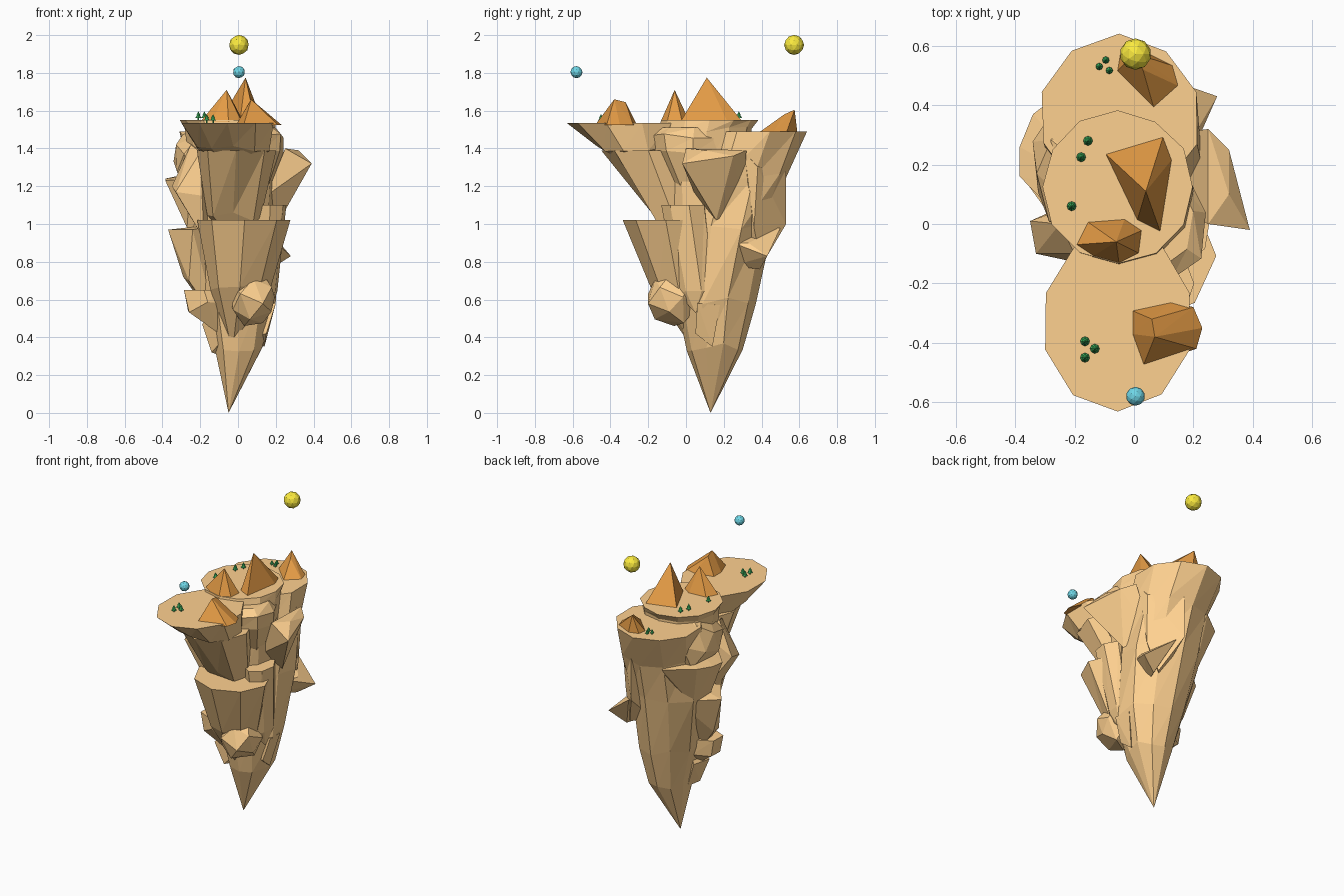
import bpy, bmesh, math, random
from mathutils import Vector

random.seed(4)


def material(name, rgb):
    m = bpy.data.materials.new(name)
    m.diffuse_color = (*rgb, 1)
    return m


SAND = material("sandstone", (1.0, 0.64, 0.28))
OCHRE = material("ochre", (0.78, 0.33, 0.06))
GREEN = material("leaf_green", (0.05, 0.48, 0.12))
YELLOW = material("sun_yellow", (0.97, 0.83, 0.05))
BLUE = material("moon_blue", (0.16, 0.68, 0.80))


def finish(bm, name, mat):
    bmesh.ops.recalc_face_normals(bm, faces=bm.faces)
    me = bpy.data.meshes.new(name)
    bm.to_mesh(me)
    bm.free()
    me.materials.append(mat)
    ob = bpy.data.objects.new(name, me)
    bpy.context.collection.objects.link(ob)
    return ob


def loft(name, tip, rings, sides=10, jitter=0.06, mat=SAND):
    """Tapering rock: tip point, then rings (z, x0, x1, y0, y1) up to a flat top."""
    bm = bmesh.new()
    loops = []
    for i, (z, x0, x1, y0, y1) in enumerate(rings):
        top = i == len(rings) - 1
        loop = []
        for k in range(sides):
            a = 2 * math.pi * k / sides - math.pi / 2
            r = 1 + random.uniform(-jitter, jitter) * (0.4 if top else 1)
            dz = 0 if top else random.uniform(-jitter, jitter) * 0.5
            loop.append(bm.verts.new(((x0 + x1) / 2 + (x1 - x0) / 2 * r * math.cos(a),
                                      (y0 + y1) / 2 + (y1 - y0) / 2 * r * math.sin(a), z + dz)))
        loops.append(loop)
    t = bm.verts.new(tip)
    for k in range(sides):
        n = (k + 1) % sides
        bm.faces.new((t, loops[0][k], loops[0][n]))
        for lo, hi in zip(loops, loops[1:]):
            bm.faces.new((lo[k], lo[n], hi[n]))
            bm.faces.new((lo[k], hi[n], hi[k]))
    bm.faces.new(loops[-1])
    return finish(bm, name, mat)


def hull(name, points, mat=SAND):
    bm = bmesh.new()
    for p in points:
        bm.verts.new(p)
    res = bmesh.ops.convex_hull(bm, input=bm.verts)
    junk = [v for v in res["geom_interior"] if isinstance(v, bmesh.types.BMVert)]
    bmesh.ops.delete(bm, geom=junk, context='VERTS')
    return finish(bm, name, mat)


def boulder(name, center, radii):
    pts = []
    for i in range(18):
        z = 1 - 2 * (i + 0.5) / 18
        a = i * 2.4
        r = math.sqrt(1 - z * z)
        d = Vector((r * math.cos(a), r * math.sin(a), z)) * random.uniform(0.96, 1.12)
        pts.append([c + e * q for c, e, q in zip(center, d, radii)])
    return hull(name, pts)


def peak(name, z, base, tops):
    return hull(name, [(x, y, z - 0.01) for x, y in base] + tops, OCHRE)


# Main spire carrying the back plateau
loft("back_spire", (-0.05, 0.13, 0), [
    (0.35, -0.13, 0.14, 0.00, 0.30), (0.60, -0.19, 0.20, -0.06, 0.37),
    (1.00, -0.26, 0.23, -0.05, 0.47), (1.26, -0.28, 0.23, 0.02, 0.54),
    (1.49, -0.32, 0.22, 0.08, 0.635)], sides=10, jitter=0.06)

# Core with the round middle plateau
loft("middle_plateau", (-0.02, 0.1, 0.45), [
    (0.95, -0.20, 0.18, -0.12, 0.30), (1.30, -0.26, 0.20, -0.14, 0.34),
    (1.50, -0.28, 0.20, -0.13, 0.35), (1.55, -0.31, 0.20, -0.13, 0.38)], 12, 0.03)

# Front plateau and the two ledges stepping down below it
loft("front_plateau", (-0.05, -0.2, 1.28), [
    (1.40, -0.22, 0.17, -0.47, -0.06), (1.535, -0.31, 0.20, -0.635, -0.02)], 10, 0.03)
loft("upper_front_ledge", (-0.02, -0.05, 0.9), [
    (1.04, -0.17, 0.12, -0.19, 0.06), (1.39, -0.22, 0.20, -0.45, 0.05)], 8)
loft("lower_front_ledge", (-0.03, 0.05, 0.32), [
    (0.65, -0.15, 0.17, -0.19, 0.12), (1.02, -0.21, 0.28, -0.335, 0.12)], 8)

# Right side rocks
loft("right_column", (0.17, 0.05, 0.53), [
    (0.62, 0.10, 0.21, -0.04, 0.16), (1.10, 0.08, 0.26, -0.13, 0.11)], 7)
loft("upper_right_rock", (0.12, 0.02, 1.08), [
    (1.38, 0.00, 0.25, -0.17, 0.17), (1.45, 0.00, 0.25, -0.18, 0.18),
    (1.51, 0.00, 0.20, -0.14, 0.16)], 7)
hull("right_shard", [(0.39, -0.02, 1.32), (0.25, 0.00, 1.40), (0.25, 0.32, 1.39), (0.32, 0.25, 1.36),
                     (0.32, 0.10, 1.39), (0.15, 0.05, 1.15), (0.22, 0.16, 1.02), (0.12, 0.30, 1.1)])
hull("back_right_rock", [(0.04, 0.53, 1.28), (0.21, 0.38, 1.30), (0.22, 0.31, 1.38), (0.04, 0.53, 1.00),
                         (0.20, 0.36, 0.98), (0.05, 0.30, 1.40), (0.05, 0.30, 0.8), (0.14, 0.40, 0.78)])
hull("right_spike", [(0.28, 0.43, 0.83), (0.20, 0.25, 0.90), (0.08, 0.50, 0.98), (0.22, 0.33, 0.90),
                     (0.17, 0.39, 0.76), (0.10, 0.25, 0.78), (0.10, 0.25, 0.95)])
hull("low_right_rock", [(0.20, 0.06, 0.58), (0.19, 0.18, 0.57), (0.15, 0.05, 0.42),
                        (0.14, 0.14, 0.35), (0.05, 0.10, 0.40), (0.05, 0.10, 0.60)])
boulder("right_boulder", (0.075, -0.065, 0.605), (0.125, 0.14, 0.145))

# Left side rocks
boulder("upper_left_boulder", (-0.22, 0.20, 1.34), (0.13, 0.20, 0.165))
hull("left_rock", [(-0.385, 0.16, 1.23), (-0.385, 0.26, 1.24), (-0.34, 0.37, 1.25), (-0.17, 0.50, 1.25),
                   (-0.25, 0.02, 1.24), (-0.10, 0.10, 1.28), (-0.27, 0.12, 0.98), (-0.25, 0.28, 0.95),
                   (-0.15, 0.18, 0.80)])
hull("left_ledge", [(-0.37, 0.15, 0.97), (-0.24, -0.03, 0.97), (-0.17, 0.33, 0.97), (-0.10, 0.10, 1.00),
                    (-0.29, 0.12, 0.72), (-0.26, 0.02, 0.70), (-0.19, 0.10, 0.58), (-0.12, 0.10, 0.50)])
hull("upper_left_shard", [(-0.35, 0.01, 1.20), (-0.33, -0.10, 1.17), (-0.19, -0.13, 1.15), (-0.25, 0.0, 1.42),
                          (-0.20, -0.10, 1.38), (-0.18, -0.08, 0.92), (-0.10, 0.10, 1.40),
                          (-0.15, 0.10, 0.90)])
loft("low_left_rock", (-0.10, 0.05, 0.42), [
    (0.56, -0.28, -0.04, -0.05, 0.16), (0.65, -0.30, -0.06, -0.04, 0.16)], 6)
hull("left_foot", [(-0.19, 0.02, 0.47), (-0.17, 0.16, 0.48), (-0.14, 0.05, 0.32), (-0.11, 0.14, 0.31),
                   (-0.05, 0.08, 0.42), (-0.08, 0.08, 0.6)])

# Mountain peaks on the plateaus
peak("middle_peak", 1.55, [(-0.10, 0.24), (0.10, 0.30), (0.13, 0.22), (0.09, -0.03), (0.01, 0.01)],
     [(0.04, 0.11, 1.775)])
peak("small_peak", 1.55, [(-0.20, -0.07), (-0.14, -0.11), (-0.05, -0.135), (0.02, -0.10), (0.03, -0.02),
                          (-0.03, 0.02), (-0.16, 0.01)], [(-0.06, -0.06, 1.71)])
peak("front_peak", 1.535, [(-0.01, -0.29), (-0.01, -0.37), (0.03, -0.48), (0.14, -0.43), (0.21, -0.42),
                           (0.23, -0.35), (0.20, -0.28), (0.13, -0.26)],
     [(0.07, -0.38, 1.66), (0.06, -0.32, 1.645)])
peak("back_peak", 1.49, [(-0.05, 0.57), (-0.06, 0.51), (0.07, 0.38), (0.16, 0.46), (0.14, 0.53),
                         (0.02, 0.59)], [(0.00, 0.575, 1.605), (0.03, 0.52, 1.58)])

# Little pine trees
groups = [(1.49, [(-0.117, 0.53), (-0.095, 0.552), (-0.083, 0.517)]),
          (1.55, [(-0.155, 0.28), (-0.178, 0.225), (-0.21, 0.06)]),
          (1.535, [(-0.165, -0.395), (-0.132, -0.42), (-0.165, -0.45)])]
for z, spots in groups:
    size = 0.75 if z < 1.5 else 1
    for x, y in spots:
        bm = bmesh.new()
        for h0, h1, r0, r1 in [(0, 0.018, 0.004, 0.004), (0.012, 0.034, 0.016, 0.003),
                               (0.026, 0.046, 0.011, 0)]:
            g = bmesh.ops.create_cone(bm, cap_ends=True, segments=8, radius1=r0 * size,
                                      radius2=r1 * size, depth=(h1 - h0) * size)
            bmesh.ops.translate(bm, verts=g["verts"], vec=(x, y, z + (h0 + h1) / 2 * size))
        finish(bm, "pine_tree", GREEN)

# Sun and moon floating above
for name, loc, r, mat in [("sun", (0.005, 0.572, 1.948), 0.053, YELLOW),
                          ("moon", (0.005, -0.58, 1.804), 0.032, BLUE)]:
    bm = bmesh.new()
    bmesh.ops.create_icosphere(bm, subdivisions=2, radius=r)
    bmesh.ops.translate(bm, verts=bm.verts, vec=loc)
    finish(bm, name, mat)
